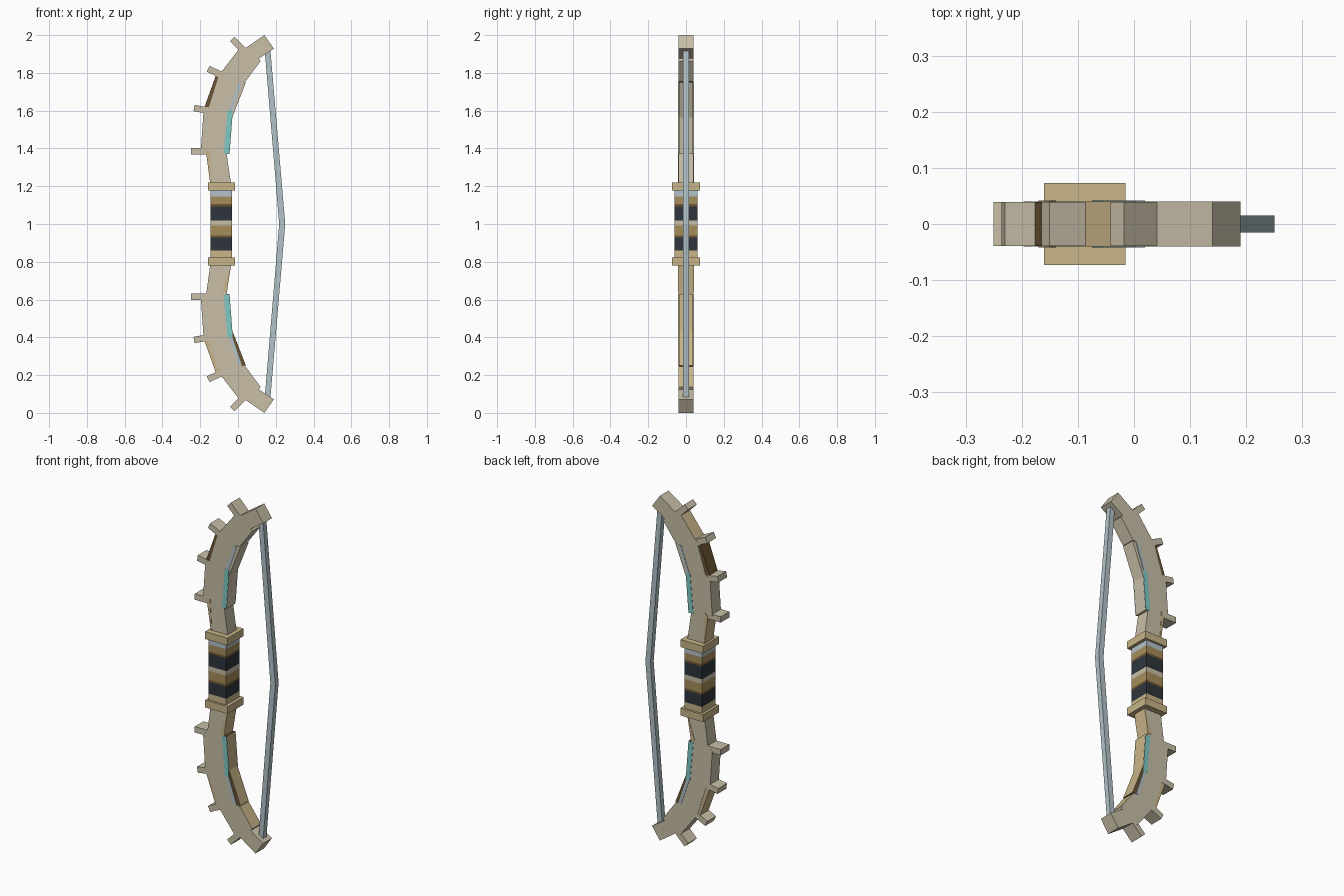
import bpy, bmesh
from mathutils import Vector

old = bpy.data.objects.get("Cube")
if old:
    bpy.data.objects.remove(old, do_unlink=True)

COLOURS = {
    "bone": (0.58, 0.52, 0.39),
    "tan": (0.58, 0.46, 0.25),
    "ochre": (0.38, 0.27, 0.10),
    "dark_brown": (0.15, 0.09, 0.035),
    "navy": (0.027, 0.036, 0.046),
    "cyan": (0.21, 0.58, 0.55),
    "steel": (0.45, 0.54, 0.58),
}
NAMES = list(COLOURS)
MATS = []
for name, rgb in COLOURS.items():
    m = bpy.data.materials.new(name)
    m.use_nodes = True
    m.diffuse_color = (*rgb, 1)
    m.node_tree.nodes["Principled BSDF"].inputs["Base Color"].default_value = (*rgb, 1)
    MATS.append(m)


def finish(name, bm):
    bmesh.ops.recalc_face_normals(bm, faces=bm.faces)
    me = bpy.data.meshes.new(name)
    bm.to_mesh(me)
    bm.free()
    for m in MATS:
        me.materials.append(m)
    ob = bpy.data.objects.new(name, me)
    bpy.context.collection.objects.link(ob)
    return ob


def add_prism(bm, pts, y0, y1, colour, sides=None):
    """Extrude an x-z outline from y0 to y1; sides overrides edge colours."""
    sides = sides or {}
    a = [bm.verts.new((x, y0, z)) for x, z in pts]
    b = [bm.verts.new((x, y1, z)) for x, z in pts]
    for cap in (a, b[::-1]):
        bm.faces.new(cap).material_index = NAMES.index(colour)
    n = len(pts)
    for i in range(n):
        j = (i + 1) % n
        f = bm.faces.new((a[i], b[i], b[j], a[j]))
        f.material_index = NAMES.index(sides.get(i, colour))


def prism(name, pts, half, colour, sides=None):
    bm = bmesh.new()
    add_prism(bm, pts, -half, half, colour, sides)
    return finish(name, bm)


def plates(name, pts, colour, y=0.039):
    """Thin matching inlays on the front and the back."""
    bm = bmesh.new()
    for s in (-1, 1):
        add_prism(bm, pts, s * y, s * (y + 0.003), colour)
    return finish(name, bm)


def box(name, x0, x1, z0, z1, half, colour):
    return prism(name, [(x0, z0), (x1, z0), (x1, z1), (x0, z1)], half, colour)


# Outline of one limb: up the outer edge, round the tip, down the inner edge
LIMB = [(-.145, 1.2), (-.17, 1.385), (-.197, 1.385), (-.182, 1.605), (-.155, 1.615),
        (-.1, 1.79), (.012, 1.935), (.03, 1.925), (.14, 2), (.19, 1.928),
        (.11, 1.876), (.12, 1.863), (.04, 1.755), (.015, 1.75), (-.04, 1.57),
        (-.06, 1.37), (-.035, 1.2)]
RAIL = [(-.062, 1.372), (-.045, 1.37), (-.03, 1.565), (.042, 1.75), (.01, 1.752), (-.045, 1.57)]
OUTER = [(-.18, 1.612), (-.15, 1.612), (-.095, 1.785), (-.118, 1.785)]
CYAN = [(-.075, 1.375), (-.045, 1.372), (-.03, 1.565), (-.03, 1.6), (-.055, 1.6)]
STRIPE = [(-.05, 1.6), (-.03, 1.6), (.02, 1.75), (.003, 1.75)]
SPIKES = [((0.03, 1.92), (-.03, 1.98)), ((-.08, 1.785), (-.158, 1.822)),
          ((-.14, 1.598), (-.233, 1.614)), ((-.15, 1.385), (-.25, 1.385))]

for side in ("upper", "lower"):
    up = side == "upper"

    def place(pts):
        return [(x, z if up else 2 - z) for x, z in pts]

    if up:
        faces = {0: "tan", 5: "tan"}
    else:
        faces = {i: "tan" for i in (11, 12, 13, 14, 15)}
    prism(side + "_limb", place(LIMB), 0.04, "bone", faces)

    # Inner rail and the panel on the outer edge
    inner = "bone" if up else "tan"
    prism(side + "_inner_rail", place(RAIL), 0.038, "bone" if up else "dark_brown",
          {1: inner, 2: inner})
    prism(side + "_outer_panel", place(OUTER), 0.038, "dark_brown" if up else "tan")

    # Inlays
    plates(side + "_cyan_inlay", place(CYAN), "cyan")
    plates(side + "_steel_inlay", place(STRIPE), "steel")
    if up:
        patch = [(-.145, 1.22), (-.17, 1.38), (-.15, 1.4), (-.14, 1.22)]
    else:
        patch = [(-.035, 1.21), (-.06, 1.36), (-.085, 1.36)]
    plates(side + "_tan_patch", place(patch), "tan")

    # Spikes along the outer edge
    for k, (base, tip) in enumerate(SPIKES):
        b, t = Vector(base), Vector(tip)
        d = (t - b).normalized()
        w = Vector((-d.y, d.x)) * 0.017
        prism(f"{side}_spike_{k + 1}", place([b - w, t - w, t + w, b + w]), 0.0395, "bone")

    # Guard next to the grip
    z0, z1 = sorted((place([(0, 1.177)])[0][1], place([(0, 1.22)])[0][1]))
    box(side + "_guard", -.16, -.015, z0, z1, 0.073, "tan")

# Grip: one block cut into wrapped bands
BANDS = [(.859, "tan"), (.928, "navy"), (.94, "dark_brown"), (.955, "ochre"), (.992, "ochre"),
         (1.019, "bone"), (1.093, "navy"), (1.105, "dark_brown"), (1.146, "ochre"), (9, "steel")]
grip = box("grip", -.145, -.033, .82, 1.18, 0.061, "tan")
bm = bmesh.new()
bm.from_mesh(grip.data)
for z, _ in BANDS[:-1]:
    bmesh.ops.bisect_plane(bm, geom=bm.verts[:] + bm.edges[:] + bm.faces[:],
                           plane_co=(0, 0, z), plane_no=(0, 0, 1))
for f in bm.faces:
    h = f.calc_center_median().z
    f.material_index = NAMES.index(next(c for z, c in BANDS if h < z))
bm.to_mesh(grip.data)
bm.free()

# Drawn string
prism("string", [(.142, 1.915), (.172, 1.915), (.25, 1), (.172, .085), (.142, .085), (.218, 1)],
      0.015, "steel")
